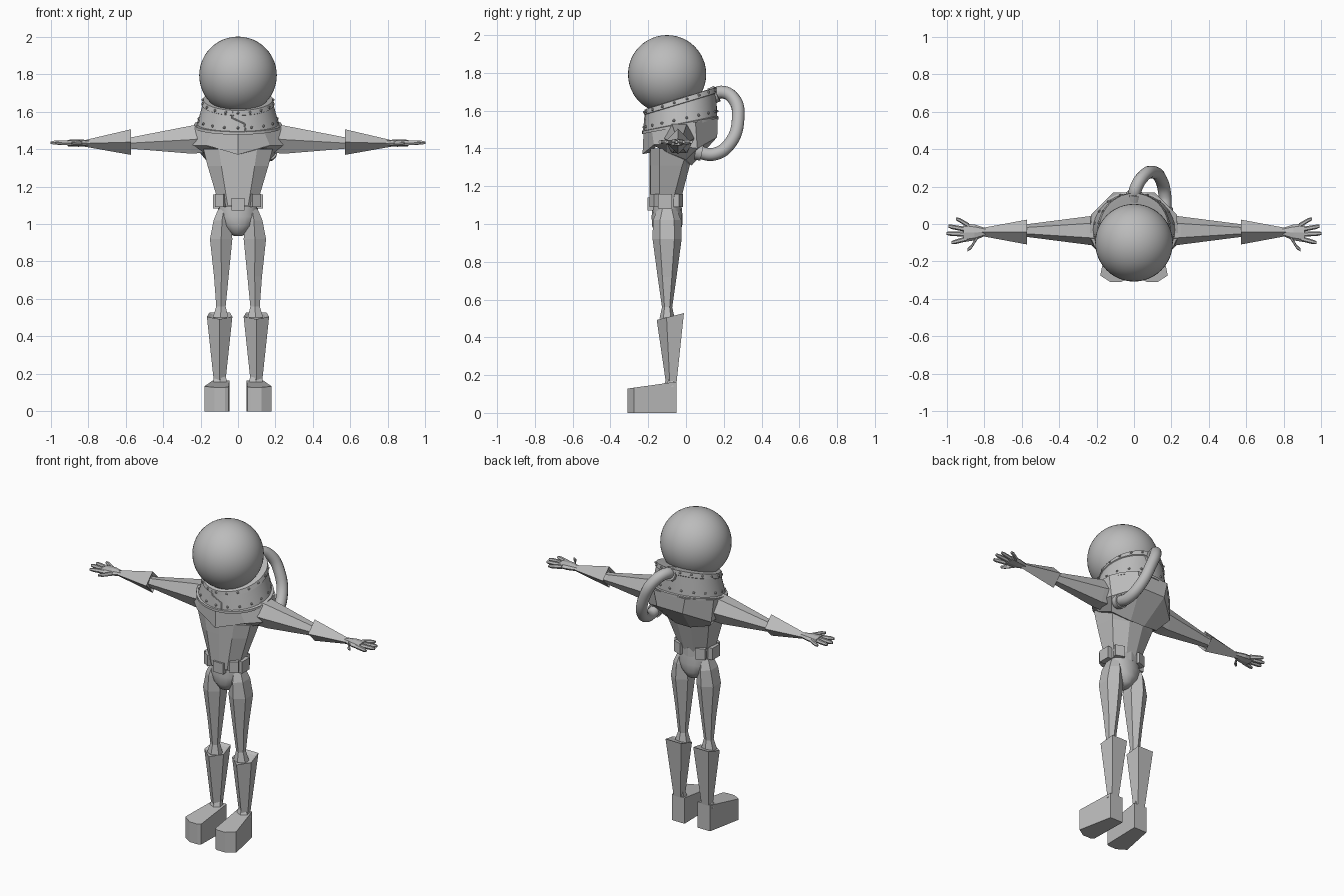
import bpy
import bmesh
from math import sin, cos, pi
from mathutils import Vector, Matrix

cube = bpy.data.objects.get("Cube")
if cube:
    bpy.data.objects.remove(cube)

grey = bpy.data.materials.new("suit grey")
grey.use_nodes = True
grey.diffuse_color = (0.5, 0.5, 0.5, 1)
grey.node_tree.nodes["Principled BSDF"].inputs["Base Color"].default_value = (0.5, 0.5, 0.5, 1)
SIDES = (("left", 1), ("right", -1))


def finish(name, bm, smooth=False):
    bmesh.ops.recalc_face_normals(bm, faces=bm.faces)
    mesh = bpy.data.meshes.new(name)
    bm.to_mesh(mesh)
    bm.free()
    mesh.materials.append(grey)
    ob = bpy.data.objects.new(name, mesh)
    bpy.context.collection.objects.link(ob)
    if smooth:
        bpy.ops.object.select_all(action="DESELECT")
        ob.select_set(True)
        bpy.context.view_layer.objects.active = ob
        bpy.ops.object.shade_smooth_by_angle(angle=pi / 4)
    return ob


def loft(name, rings, smooth=False, side=1):
    """Skin a list of equal-length rings and cap both ends."""
    bm = bmesh.new()
    loops = [[bm.verts.new((p[0] * side, p[1], p[2])) for p in r] for r in rings]
    for a, b in zip(loops, loops[1:]):
        for i in range(len(a)):
            j = (i + 1) % len(a)
            bm.faces.new((a[i], a[j], b[j], b[i]))
    bm.faces.new(loops[0])
    bm.faces.new(loops[-1])
    return finish(name, bm, smooth)


def level(x, y, z, rx, ry, n=6, slope=0.0):
    """Upright ring, first corner to the front; slope lifts the back."""
    pts = []
    for i in range(n):
        a = 2 * pi * i / n
        dy = -ry * cos(a)
        pts.append(Vector((x + rx * sin(a), y + dy, z + slope * dy)))
    return pts


def across(x, y, z, ry, rz, n=4):
    """Ring standing across the x axis."""
    return [Vector((x, y + ry * cos(2 * pi * i / n), z + rz * sin(2 * pi * i / n)))
            for i in range(n)]


def mirrored(half):
    """Close a half outline: the first point lies on the centre line."""
    return half + [(-x, y, z) for x, y, z in reversed(half[1:])]


def box(name, centre, size, turn=0.0):
    bm = bmesh.new()
    m = Matrix.Translation(centre) @ Matrix.Rotation(turn, 4, "Z") @ Matrix.Diagonal((*size, 1))
    bmesh.ops.create_cube(bm, size=1, matrix=m)
    return finish(name, bm)


def tube(name, points, radius, smooth_path=True):
    curve = bpy.data.curves.new(name, "CURVE")
    curve.dimensions = "3D"
    curve.bevel_depth = radius
    curve.bevel_resolution = 4
    curve.use_fill_caps = True
    spline = curve.splines.new("BEZIER" if smooth_path else "POLY")
    store = spline.bezier_points if smooth_path else spline.points
    store.add(len(points) - 1)
    for p, co in zip(store, points):
        if smooth_path:
            p.co = co
            p.handle_left_type = p.handle_right_type = "AUTO"
        else:
            p.co = (*co, 1)
    curve.materials.append(grey)
    ob = bpy.data.objects.new(name, curve)
    bpy.context.collection.objects.link(ob)
    return ob


# Round helmet
bm = bmesh.new()
bmesh.ops.create_uvsphere(bm, u_segments=48, v_segments=24, radius=0.207,
                          matrix=Matrix.Translation((0, -0.1, 1.793)))
finish("helmet", bm, True)

# Tilted collar with flange and top rim
N = 40
loft("collar", [level(0, -.03, 1.515, .235, .203, N, .19),
                level(0, -.03, 1.53, .235, .203, N, .19),
                level(0, -.03, 1.533, .218, .195, N, .2),
                level(0, -.028, 1.635, .19, .188, N, .3),
                level(0, -.028, 1.638, .195, .194, N, .3),
                level(0, -.028, 1.665, .185, .192, N, .31),
                level(0, -.028, 1.667, .16, .165, N, .31)], True)

# Rivets round the collar
bm = bmesh.new()
for row in (level(0, -.03, 1.555, .213, .194, 18, .22),
            level(0, -.028, 1.652, .191, .194, 18, .31)):
    for p in row:
        bmesh.ops.create_icosphere(bm, subdivisions=1, radius=0.008,
                                   matrix=Matrix.Translation(p))
finish("collar_rivets", bm)
tube("collar_seam", [(-.03, -.215, 1.6), (-.03, -.217, 1.565), (.035, -.219, 1.535),
                     (.04, -.226, 1.49)], .004, False)

# Air hose and its two fittings
hose = [(0, .13, 1.675), (.01, .19, 1.698), (.05, .255, 1.66), (.1, .276, 1.56),
        (.145, .235, 1.43), (.165, .15, 1.37), (.165, .05, 1.385)]
tube("air_hose", hose, .034)
tube("upper_hose_fitting", [hose[0], (.003, .165, 1.69)], .044, False)
tube("lower_hose_fitting", [hose[-1], (.165, .085, 1.378)], .044, False)

# Shoulder yoke, pointed at the chest
loft("shoulder_yoke", [mirrored(r) for r in (
    [(0, -.225, 1.48), (.14, -.18, 1.49), (.23, -.08, 1.52), (.23, .05, 1.54), (.11, .168, 1.56)],
    [(0, -.23, 1.37), (.17, -.17, 1.42), (.24, -.1, 1.42), (.22, .06, 1.40), (.09, .165, 1.46)],
    [(0, -.18, 1.38), (.15, -.16, 1.41), (.18, -.1, 1.38), (.17, .0, 1.34), (.05, .03, 1.31)])])

# Tapered torso
loft("torso", [mirrored([(0, -.192, z), (.55 * w, -.188, z), (w, -.14, z),
                         (.9 * w, b - .04, z), (.3 * w, b, z)])
               for z, w, b in ((1.40, .185, .05), (1.31, .162, .02), (1.1, .1, -.035))])

# Belt with buckle and pouches
loft("belt", [level(0, -.105, z, .113, .083, 12) for z in (1.09, 1.145)])
box("belt_buckle", (0, -.188, 1.105), (.072, .03, .068))
for name, s in SIDES:
    box(name + "_front_pouch", (s * .09, -.165, 1.125), (.05, .04, .07), s * .5)
    box(name + "_side_pouch", (s * .117, -.112, 1.12), (.035, .075, .075))
    box(name + "_back_pouch", (s * .075, -.045, 1.125), (.06, .04, .07), -s * .35)

# Rounded hips
loft("hips", [level(0, -.1, z, rx, ry, 16) for z, rx, ry in
              ((1.11, .102, .075), (1.04, .112, .082), (.99, .085, .08),
               (.95, .045, .06), (.935, .02, .03))], True)

for name, s in SIDES:
    # Thigh narrowing to the knee, then the flared top of the boot
    loft(name + "_thigh", [level(x, -.1, z, rx, ry) for x, z, rx, ry in
                           ((.075, 1.08, .035, .05), (.085, 1.02, .052, .075),
                            (.09, .92, .069, .077), (.089, .72, .045, .05),
                            (.091, .56, .029, .027), (.093, .5, .048, .04))], side=s)
    loft(name + "_shin", [[(.098 + dx * w, -.075 + dy * d, z + k * dy) for dx, dy in
                           ((0, -1), (1, -.35), (.8, .8), (-.8, .8), (-1, -.35))]
                          for z, w, d, k in ((.505, .05, .055, .015), (.512, .068, .08, .02),
                                             (.15, .03, .03, 0))], side=s)

    # Wedge foot with a blunt toe, and the ankle above it
    sole = [(.045, -.05), (.05, -.3), (.07, -.31), (.125, -.31), (.18, -.275), (.135, -.05)]
    loft(name + "_foot", [[(x, y, 0) for x, y in sole],
                          [(x, y, .165 + .14 * (y + .05)) for x, y in sole]], side=s)
    loft(name + "_ankle", [level(.098, -.085, .14, .05, .035), level(.092, -.075, .19, .03, .025)],
         side=s)

    # Arm: shoulder, elbow and flared forearm cuff
    loft(name + "_upper_arm", [across(x, -.035, z, ry, rz, 6) for x, z, ry, rz in
                               ((.15, 1.46, .09, .09), (.25, 1.45, .075, .086),
                                (.57, 1.432, .034, .035), (.6, 1.432, .034, .035))], side=s)
    loft(name + "_forearm", [across(x, -.043, z, ry, rz) for x, z, ry, rz in
                             ((.585, 1.435, .05, .05), (.572, 1.437, .066, .068),
                              (.82, 1.43, .02, .017))], side=s)

    # Hand: flat palm with four fingers and a thumb
    loft(name + "_palm", [across(x, y, 1.432, ry, rz, 8) for x, y, ry, rz in
                          ((.79, -.042, .02, .015), (.85, -.045, .042, .02),
                           (.91, -.047, .05, .017))], side=s)
    fingers = (((.88, -.01), (.95, .028)), ((.89, -.03), (.99, -.012)),
               ((.89, -.055), (1, -.05)), ((.89, -.078), (.975, -.1)),
               ((.83, -.06), (.888, -.138)))
    for i, (a, b) in enumerate(fingers):
        loft(f"{name}_{'thumb' if i == 4 else 'finger'}_{i + 1}",
             [across(a[0], a[1], 1.432, .014, .014, 6),
              across(b[0] - .02, .8 * b[1] + .2 * a[1], 1.434, .012, .012, 6),
              across(b[0], b[1], 1.434, .008, .008, 6)], side=s)
